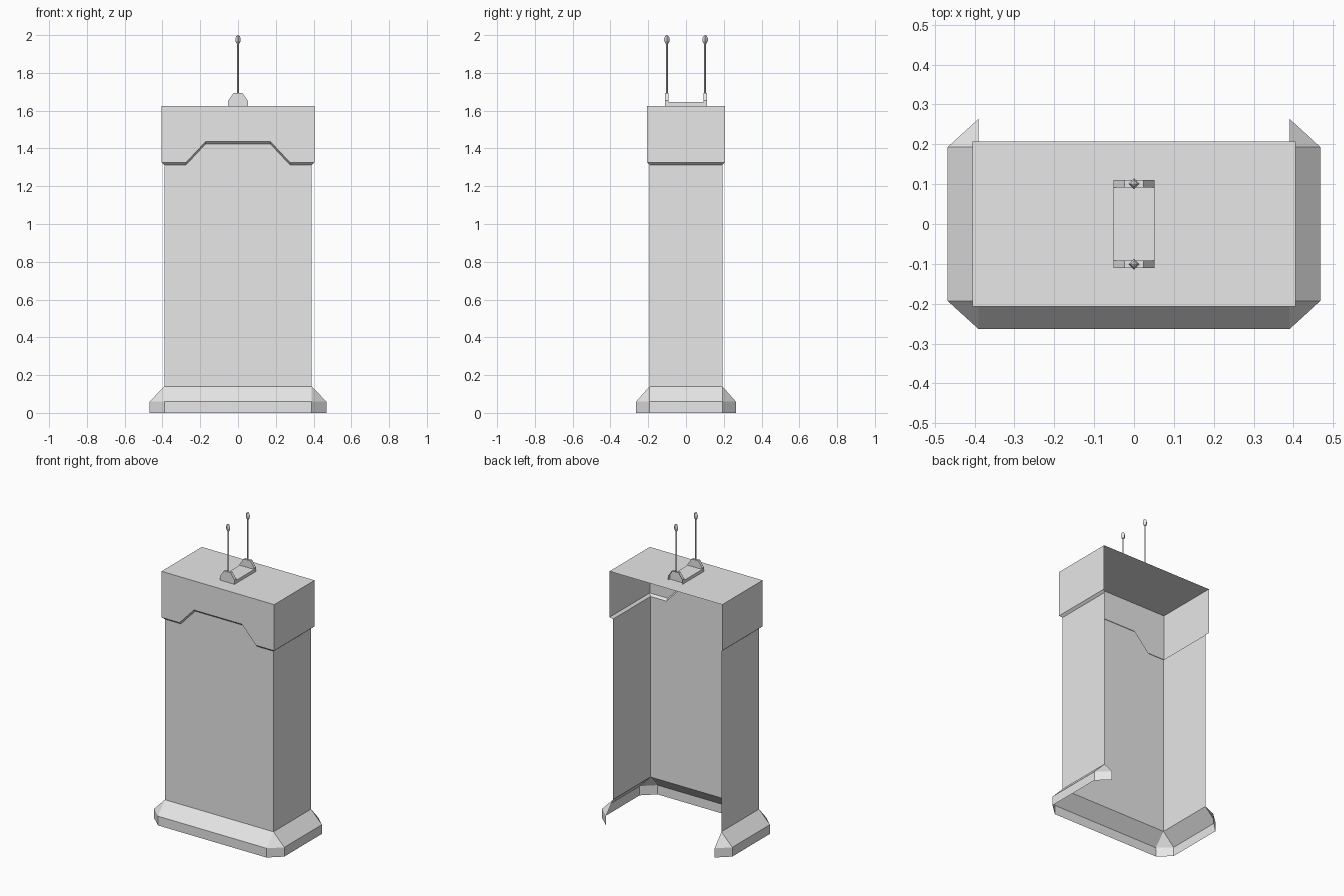
import bpy, bmesh, math
from mathutils import Matrix

cube = bpy.data.objects.get("Cube")
if cube:
    bpy.data.objects.remove(cube)

grey = bpy.data.materials.new("plain_grey")
grey.use_nodes = True
colour = (0.8, 0.8, 0.8, 1)
grey.diffuse_color = colour
grey.node_tree.nodes["Principled BSDF"].inputs["Base Color"].default_value = colour


def finish(name, bm):
    bmesh.ops.remove_doubles(bm, verts=bm.verts, dist=1e-5)
    mesh = bpy.data.meshes.new(name)
    bm.to_mesh(mesh)
    bm.free()
    mesh.materials.append(grey)
    obj = bpy.data.objects.new(name, mesh)
    bpy.context.collection.objects.link(obj)
    return obj


def face(bm, points):
    """Add one face, dropping repeated corners."""
    unique = list(dict.fromkeys(points))
    return bm.faces.new([bm.verts.new(p) for p in unique])


def strip(bm, low, high):
    """Join two paths that run left to right as seen from outside."""
    for i in range(len(low) - 1):
        face(bm, [low[i], low[i + 1], high[i + 1], high[i]])


def mirrored(half):
    """Complete a path from its -x half."""
    return half + [(-x, y, z) for x, y, z in reversed(half)]


BX, BY = 0.39, 0.193      # body half size
CX, CY = 0.405, 0.207     # collar half size
SX, SY = 0.468, 0.264     # skirt half size
SKIRT_TOP, LEDGE, TOP = 0.14, 0.06, 1.625


def stepped_edge(hx, hy, z):
    """Open-backed edge that steps up across the middle of the front."""
    return mirrored([(-hx, hy, z), (-hx, -hy, z), (-0.275, -hy, z),
                     (-0.172, -hy, z + 0.11)])


def open_ring(hx, hy, z):
    return mirrored([(-hx, hy, z), (-hx, -hy, z)])


def walls(bm, low, high):
    """Two sides and a front; one of the paths may be stepped."""
    strip(bm, low[:2], high[:2])
    face(bm, low[1:-1] + high[1:-1][::-1])
    strip(bm, low[-2:], high[-2:])


# Skirt: chamfered plan, upright edge and sloped top, open at the back
def skirt_path(z):
    return mirrored([(-BX, SY, z), (-SX, BY, z), (-SX, -BY, z), (-BX, -SY, z)])


bm = bmesh.new()
strip(bm, skirt_path(0), skirt_path(LEDGE))
back, front = (-BX, BY, SKIRT_TOP), (-BX, -BY, SKIRT_TOP)
strip(bm, skirt_path(LEDGE), mirrored([back, back, front, front]))
finish("base_skirt", bm)

# Body panels
lip_in, lip_out = stepped_edge(BX, BY, 1.313), stepped_edge(CX, CY, 1.326)
bm = bmesh.new()
walls(bm, open_ring(BX, BY, SKIRT_TOP), lip_in)
finish("body_panels", bm)

# Collar with its sloped lip and the flat top
bm = bmesh.new()
strip(bm, lip_in, lip_out)
rim = open_ring(CX, CY, TOP)
walls(bm, lip_out, rim)
face(bm, rim)
finish("collar_and_top", bm)

# Microphone stand: low plate between two bevelled brackets
PX, PY, T = 0.052, 0.11, 0.018
bm = bmesh.new()
bmesh.ops.create_cube(bm, size=1, matrix=Matrix.Translation((0, 0, TOP + 0.01))
                      @ Matrix.Diagonal((2 * PX, 2 * (PY - T), 0.02, 1)))
finish("microphone_plate", bm)

for label, y in (("front", -PY), ("back", PY - T)):
    bm = bmesh.new()
    outline = mirrored([(-PX, y, TOP), (-PX, y, TOP + 0.028),
                        (-0.024, y, TOP + 0.068)])
    near = face(bm, outline[::-1])
    far = [(px, py + T, pz) for px, py, pz in outline]
    strip(bm, far, outline)
    if label == "front":
        face(bm, far)
    bmesh.ops.recalc_face_normals(bm, faces=bm.faces)
    finish(label + "_bracket", bm)

    # Stem and faceted head
    mid = y + T / 2
    bm = bmesh.new()
    bmesh.ops.create_cone(bm, cap_ends=True, segments=4, radius1=0.005, radius2=0.005,
                          depth=0.27, matrix=Matrix.Translation((0, mid, 1.825)))
    finish(label + "_microphone_stem", bm)
    bm = bmesh.new()
    bmesh.ops.create_uvsphere(bm, u_segments=4, v_segments=5, radius=1,
                              matrix=Matrix.Translation((0, mid, 1.976))
                              @ Matrix.Diagonal((0.015, 0.015, 0.024, 1)))
    finish(label + "_microphone_head", bm)
